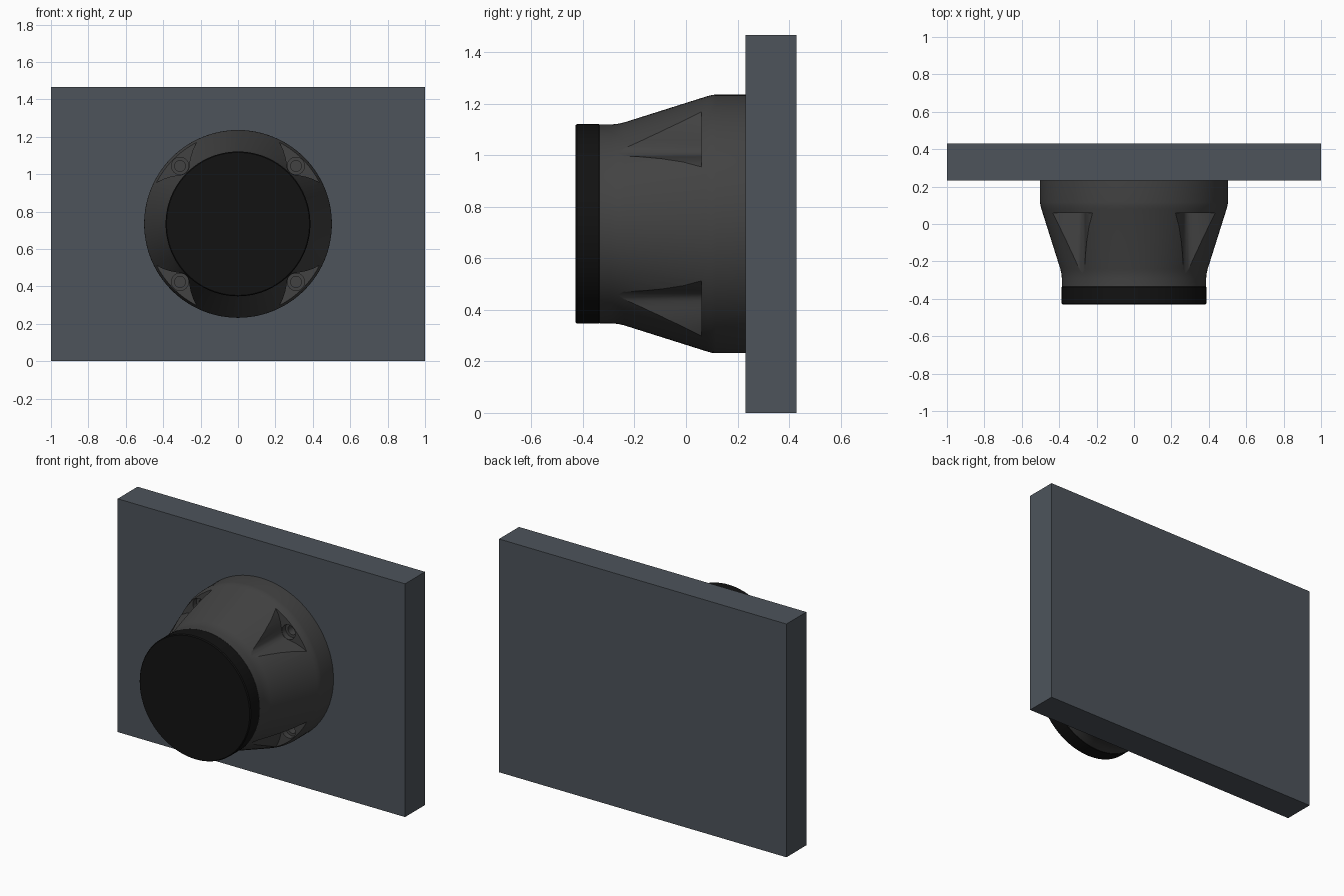
import bpy, bmesh
from math import cos, sin, pi, radians

if "Cube" in bpy.data.objects:
    bpy.data.objects.remove(bpy.data.objects["Cube"])

CZ = 0.734      # height of the housing axis
SEG = 96


def material(name, c):
    m = bpy.data.materials.new(name)
    m.diffuse_color = (*c, 1)
    m.use_nodes = True
    m.node_tree.nodes["Principled BSDF"].inputs["Base Color"].default_value = m.diffuse_color
    return m


def make_object(name, bm, mat=None):
    bmesh.ops.recalc_face_normals(bm, faces=bm.faces)
    me = bpy.data.meshes.new(name)
    bm.to_mesh(me)
    bm.free()
    ob = bpy.data.objects.new(name, me)
    bpy.context.collection.objects.link(ob)
    if mat:
        me.materials.append(mat)
    return ob


def add_lathe(bm, profile, cx=0, cz=CZ, n=SEG):
    """Closed solid of revolution about a y-parallel axis; profile is (y, radius)."""
    rings = [[bm.verts.new((cx + r * cos(2 * pi * i / n), y, cz + r * sin(2 * pi * i / n)))
              for i in range(n)] for y, r in profile]
    for a, b in zip(rings, rings[1:]):
        for i in range(n):
            j = (i + 1) % n
            bm.faces.new((a[i], a[j], b[j], b[i]))
    bm.faces.new(rings[0])
    bm.faces.new(rings[-1])


def add_prism(bm, pts, y0, y1):
    a = [bm.verts.new((x, y0, z)) for x, z in pts]
    b = [bm.verts.new((x, y1, z)) for x, z in pts]
    bm.faces.new(a)
    bm.faces.new(b)
    for i in range(len(a)):
        j = (i + 1) % len(a)
        bm.faces.new((a[i], a[j], b[j], b[i]))


def cut(target, bm):
    """Subtract a temporary solid from the target."""
    cutter = make_object("cutter", bm)
    cutter.hide_render = True
    mod = target.modifiers.new("cut", 'BOOLEAN')
    mod.operation, mod.solver, mod.object = 'DIFFERENCE', 'EXACT', cutter
    bpy.context.view_layer.objects.active = target
    bpy.ops.object.modifier_apply(modifier=mod.name)
    bpy.data.objects.remove(cutter)


def smooth(ob):
    bpy.ops.object.select_all(action='DESELECT')
    ob.select_set(True)
    bpy.context.view_layer.objects.active = ob
    bpy.ops.object.shade_smooth_by_angle(angle=radians(30))


plate_mat = material("slate", (0.075, 0.088, 0.105))
body_mat = material("charcoal", (0.055, 0.055, 0.055))
cap_mat = material("black", (0.006, 0.006, 0.006))

# Backing plate
bm = bmesh.new()
add_prism(bm, [(-1, 0), (1, 0), (1, 1.467), (-1, 1.467)], 0.232, 0.43)
make_object("wall_plate", bm, plate_mat)

# Tapered housing with softened shoulders
bm = bmesh.new()
add_lathe(bm, [(0.232, 0.502), (0.115, 0.502), (0.1, 0.5005), (0.08, 0.495),
               (-0.24, 0.394), (-0.265, 0.3885), (-0.29, 0.386), (-0.335, 0.386)])
housing = make_object("housing", bm, body_mat)

# Four flared screw pockets on the diagonals
half = [(0.14, 0.56), (0.19, 0.488), (0.22, 0.438), (0.24, 0.40), (0.253, 0.36),
        (0.26, 0.325), (0.263, 0.30), (0.268, 0.286), (0.2755, 0.2755)]
outline = half + [(z, x) for x, z in half[-2::-1]] + [(0.56, 0.56)]
corners = [(sx, sz) for sx in (-1, 1) for sz in (-1, 1)]
bm = bmesh.new()
for sx, sz in corners:
    add_prism(bm, [(sx * x, CZ + sz * z) for x, z in outline], -0.3, 0.06)
cut(housing, bm)

# Stepped screw holes in the pocket floors
bm = bmesh.new()
for sx, sz in corners:
    add_lathe(bm, [(0.03, 0.046), (0.095, 0.046), (0.095, 0.029), (0.2, 0.029)],
              sx * 0.31, CZ + sz * 0.31, 32)
cut(housing, bm)
smooth(housing)

# Round front cap
bm = bmesh.new()
add_lathe(bm, [(-0.335, 0.384), (-0.338, 0.387), (-0.424, 0.387), (-0.43, 0.382)])
smooth(make_object("front_cap", bm, cap_mat))
